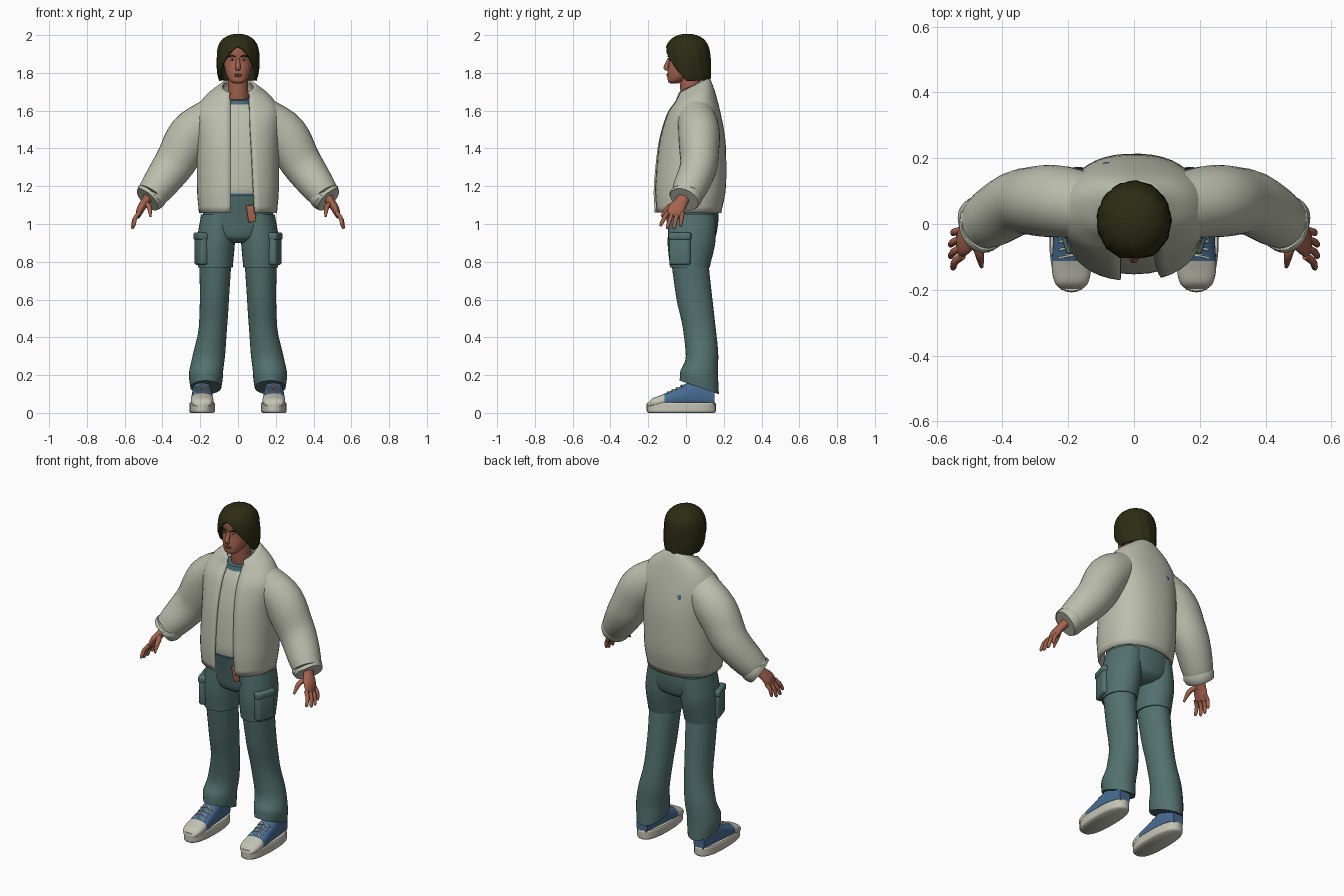
import bpy, bmesh
from math import sin, cos, pi, asin
from mathutils import Vector, Matrix

cube = bpy.data.objects.get("Cube")
if cube:
    bpy.data.objects.remove(cube)

Y, Z = Vector((0, 1, 0)), Vector((0, 0, 1))


def material(name, *rgb):
    mat = bpy.data.materials.new(name)
    mat.use_nodes = True
    mat.diffuse_color = (*rgb, 1)
    mat.node_tree.nodes["Principled BSDF"].inputs["Base Color"].default_value = (*rgb, 1)
    return mat


CREAM = material("jacket cream", .5, .52, .42)
TEAL = material("trouser teal", .085, .165, .155)
SKIN = material("skin", .37, .125, .075)
LIP = material("lip", .27, .075, .05)
HAIR = material("dark hair", .026, .025, .007)
BLUE = material("canvas blue", .065, .15, .29)
RUBBER = material("shoe white", .55, .55, .46)
TRIM = material("shirt trim", .06, .14, .17)


def finish(name, bm, materials, rule=None, mirror=False, thick=0, bevel=0):
    """Turn a bmesh into a smooth object with its modifiers."""
    bmesh.ops.recalc_face_normals(bm, faces=bm.faces)
    for face in bm.faces:
        face.smooth = True
        if rule:
            face.material_index = rule(face.calc_center_median())
    if not bevel:
        for edge in bm.edges:
            edge.smooth = edge.calc_face_angle(0) < .8
    mesh = bpy.data.meshes.new(name)
    bm.to_mesh(mesh)
    bm.free()
    for mat in materials:
        mesh.materials.append(mat)
    ob = bpy.data.objects.new(name, mesh)
    bpy.context.collection.objects.link(ob)
    if thick:
        mod = ob.modifiers.new("thickness", 'SOLIDIFY')
        mod.thickness, mod.offset = thick, 0
    if bevel:
        mod = ob.modifiers.new("bevel", 'BEVEL')
        mod.width, mod.segments = bevel, 3
    if mirror:
        ob.modifiers.new("mirror", 'MIRROR')
    return ob


def slope(before, after):
    """Harmonic mean of two steps, so that the curve never overshoots."""
    return 2 * before * after / (before + after) if before * after > 0 else 0


def smooth_rows(rows, steps=4):
    """Pad the rows and put smooth in-between rows among them."""
    rows = [tuple(row) + (0,) * (8 - len(row)) for row in rows]
    deltas = [[b - a for a, b in zip(p, q)] for p, q in zip(rows, rows[1:])]
    inner = [[slope(a, b) for a, b in zip(d, e)] for d, e in zip(deltas, deltas[1:])]
    slopes = [deltas[0], *inner, deltas[-1]]
    dense = []
    for i, delta in enumerate(deltas):
        for k in range(steps):
            t = k / steps
            ease, leave, arrive = t * t * (3 - 2 * t), t * (1 - t) ** 2, t * t * (t - 1)
            dense.append([a + d * ease + m * leave + n * arrive for a, d, m, n
                          in zip(rows[i], delta, slopes[i], slopes[i + 1])])
    return dense + [rows[-1]]


def loft(name, rows, materials, axis=None, ref=Y, power=1, sides=32,
         caps=(True, True), ripple=0, **options):
    """Skin rings of (x, y, z, half width, half depth, tilt, left gap, right gap)."""
    bm = bmesh.new()
    rows = smooth_rows(rows)
    mids = [Vector(row[:3]) for row in rows]
    rings = []
    for i, (mid, row) in enumerate(zip(mids, rows)):
        width, depth, tilt, left, right = row[3:]
        tangent = axis or (mids[min(i + 1, len(rows) - 1)] - mids[max(i - 1, 0)]).normalized()
        v = (ref - tangent * ref.dot(tangent)).normalized()
        u = v.cross(tangent)
        ring = []
        for k in range(sides + 1):
            angle = left + (2 * pi - left - right) * k / sides
            wave = 1 + ripple * (sin(13 * angle + 20 * mid.z) + sin(29 * angle) / 2)
            s, c = sin(angle), cos(angle)
            a = width * wave * abs(s) ** power * (1 if s > 0 else -1)
            b = depth * wave * abs(c) ** power * (-1 if c > 0 else 1)
            ring.append(bm.verts.new(mid + u * a + v * b + Z * tilt * b))
        rings.append(ring)
    for low, high in zip(rings, rings[1:]):
        for k in range(sides):
            bm.faces.new((low[k], low[k + 1], high[k + 1], high[k]))
    for wanted, ring in zip(caps, (rings[0], rings[-1])):
        if wanted:
            bm.faces.new(ring)
    bmesh.ops.remove_doubles(bm, verts=bm.verts, dist=.0001)
    return finish(name, bm, materials, **options)


def column(name, rows, materials, **options):
    """Upright loft on the centre line, from rows without x."""
    return loft(name, [(0, *row) for row in rows], materials, axis=Z, **options)


def ball(name, place, size, mat, **options):
    bm = bmesh.new()
    bmesh.ops.create_uvsphere(bm, u_segments=16, v_segments=10, radius=1,
                              matrix=Matrix.Translation(place) @ Matrix.Diagonal((*size, 1)))
    return finish(name, bm, [mat], **options)


def box(name, place, size, mat, turn, turn_axis='Z', **options):
    bm = bmesh.new()
    bmesh.ops.create_cube(bm, size=1, matrix=Matrix.Translation(place)
                          @ Matrix.Rotation(turn, 4, turn_axis) @ Matrix.Diagonal((*size, 1)))
    return finish(name, bm, [mat], **options)


# Jacket body, open down the front
SQUARENESS = .86
jacket = [(.01, 1.06, .2, .17, 0), (.02, 1.2, .21, .185, 0), (.03, 1.4, .21, .175, 0),
          (.04, 1.57, .22, .14, 0), (.05, 1.67, .17, .1, .2), (.04, 1.73, .08, .08, .5)]


def opening(edge, width):
    return asin((edge / width) ** (1 / SQUARENESS))


column("jacket_body", [(*row, opening(.14 - .05 * row[1], row[2]), opening(.04, row[2])) for row in jacket],
       [CREAM], power=SQUARENESS, sides=40, caps=(False, False), thick=.014)

# Sleeves and cuffs
loft("sleeves", [(.12, .05, 1.58, .1, .1), (.25, .07, 1.47, .12, .11), (.33, .07, 1.33, .11, .1),
                 (.43, .02, 1.19, .09, .09), (.46, 0, 1.15, .08, .08)], [CREAM], mirror=True)
loft("cuffs", [(.45, 0, 1.17, .08, .08), (.46, 0, 1.15, .085, .088), (.48, -.01, 1.13, .075, .08)],
     [CREAM], mirror=True)

# Shirt with a coloured neck band and hem
shirt = [(y, z, width - .02, depth - .012) for y, z, width, depth, tilt in jacket[1:4]]
column("shirt", [(.02, 1.15, .18, .168), *shirt, (.035, 1.65, .08, .09, .2), (.035, 1.67, .07, .08, .2)],
       [CREAM, TRIM, BLUE], power=SQUARENESS,
       rule=lambda c: 1 if c.z > 1.63 else 2 if c.z < 1.16 else 0)
ball("back_patch", (-.08, .18, 1.53), (.018, .009, .03), BLUE)

# Trousers: seat, thighs and lower legs below the knee seam
column("trouser_seat", [(.02, 1.15, .17, .15), (.035, 1, .19, .135), (.035, .93, .15, .12),
                        (.035, .9, .07, .08)], [TEAL], power=.9)
loft("trouser_thighs", [(.1, .035, 1.05, .095, .125), (.115, .03, .92, .1, .127),
                        (.12, .02, .77, .092, .105)], [TEAL], axis=Z, mirror=True)
loft("trouser_shins", [(.12, .02, .8, .085, .098), (.125, .045, .6, .077, .095),
                       (.133, .07, .45, .075, .087), (.155, .085, .3, .086, .086),
                       (.17, .07, .2, .09, .1, -.2), (.17, .07, .135, .082, .104, -.35)],
     [TEAL], axis=Z, mirror=True)
box("cargo_pockets", (.196, -.03, .86), (.046, .115, .155), TEAL, -.3, mirror=True, bevel=.015)
box("pocket_flaps", (.198, -.03, .935), (.05, .122, .04), TEAL, -.3, mirror=True, bevel=.012)
box("belt_end", (.07, -.122, 1.055), (.042, .008, .09), SKIN, -.15, 'Y', bevel=.003)

# Canvas shoes: sole, upper with toe cap, laces
FOOT = .19
loft("shoe_soles", [(FOOT, -.025, z, .07 - inset, .185 - inset)
                    for z, inset in ((0, .01), (.01, .002), (.045, .002), (.055, .006))],
     [RUBBER], axis=Z, power=.8, mirror=True)
uppers = [(-.2, .05, .03), (-.18, .075, .05), (-.13, .095, .06), (-.05, .13, .056), (.05, .17, .05), (.15, .14, .035)]
loft("shoe_uppers", [(FOOT, y, top / 2 + .015, width, top / 2 - .015) for y, top, width in uppers],
     [BLUE, RUBBER], axis=Y, ref=Z, power=.8, mirror=True, rule=lambda c: int(c.y < -.12))
for i in range(4):
    y, z = -.095 + .024 * i, .11 + .012 * i
    for lean in (-.007, .007):
        loft("shoe_laces", [(FOOT + side * .036, y + side * lean, z - .01 * abs(side), .004, .004)
                            for side in (-1, 0, 1)], [RUBBER], sides=8, mirror=True)

# Hands
loft("palms", [(.46, 0, 1.17, .027, .034), (.485, -.02, 1.125, .024, .034),
               (.515, -.05, 1.08, .021, .045), (.53, -.064, 1.04, .012, .04)], [SKIN], mirror=True)
for name, spread in zip(("index", "middle", "ring", "little"), (-1.5, -.5, .5, 1.5)):
    base = Vector((.522, -.058 + .026 * spread, 1.06))
    tip = Vector((.56 - .004 * spread ** 2, -.083 + .036 * spread, .972 + .007 * spread ** 2))
    knuckle = base.lerp(tip, .5) + Vector((.009, 0, .004))
    loft(name + "_fingers", [(*base, .012, .012), (*knuckle, .011, .011),
                             (*knuckle.lerp(tip, .8), .009, .009), (*tip, .004, .004)],
         [SKIN], sides=10, mirror=True)
loft("thumbs", [(.49, -.045, 1.11, .015, .016), (.47, -.09, 1.09, .014, .014),
                (.463, -.13, 1.04, .006, .006)], [SKIN], sides=10, mirror=True)

# Neck, head and face
column("neck", [(.045, 1.62, .065, .062), (.03, 1.69, .055, .058), (.01, 1.82, .05, .05)], [SKIN])
column("head", [(-.065, 1.745, .02, .02), (-.055, 1.755, .04, .04), (-.04, 1.775, .055, .057),
                (-.02, 1.81, .068, .077), (0, 1.87, .077, .09), (.005, 1.93, .08, .1),
                (.01, 1.98, .04, .05)], [SKIN], power=.93)
column("nose", [(-.088, 1.88, .008, .008), (-.105, 1.83, .014, .014), (-.1, 1.812, .011, .01)],
       [SKIN], sides=12)
ball("eyes", (.03, -.08, 1.87), (.012, .009, .005), RUBBER, mirror=True)
ball("irises", (.03, -.086, 1.87), (.005, .004, .005), HAIR, mirror=True)
loft("eyebrows", [(.014, -.095, 1.886, .003, .004), (.032, -.09, 1.89, .004, .004),
                  (.052, -.077, 1.885, .002, .004)], [HAIR], sides=8, mirror=True)
for name, z in (("upper_lip", 1.791), ("lower_lip", 1.784)):
    ball(name, (0, -.094, z), (.02, .009, .005), LIP)

# Centre-parted hair: a rounded cap that opens wider around the face lower down
hair = []
for i in range(1, 17):
    fall = (i / 16) ** 2
    width = .107 * (1 - (1 - fall) ** 6) ** .5 * (1 - .14 * fall ** 6)
    part = 1.7 * max(0, fall - .25) ** .75
    hair.append((.008 + .015 * fall ** 4, 2 - .24 * fall, width, width * 1.07, 0, part, part))
column("hair", hair, [HAIR], sides=72, caps=(True, False), ripple=.013, thick=.014)
